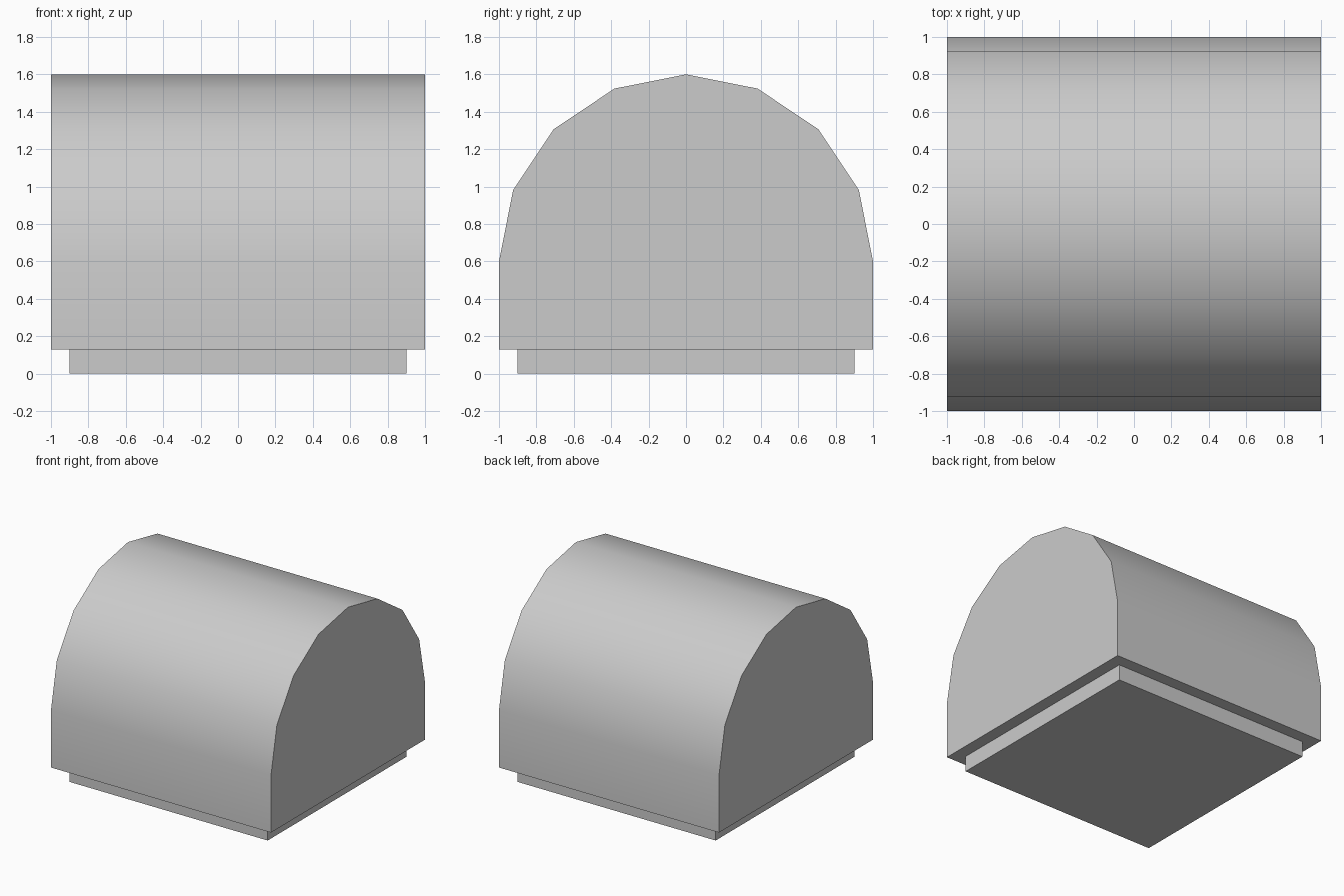
import bpy, bmesh
from math import cos, sin, pi

if "Cube" in bpy.data.objects:
    bpy.data.objects.remove(bpy.data.objects["Cube"])

PLINTH_TOP = 0.13
SPRING = 0.6  # height where the arch begins


def extrude_x(name, profile, half_width):
    """Closed (y, z) profile extruded along x."""
    bm = bmesh.new()
    face = bm.faces.new([bm.verts.new((-half_width, y, z)) for y, z in profile])
    result = bmesh.ops.extrude_face_region(bm, geom=[face])
    moved = [v for v in result["geom"] if isinstance(v, bmesh.types.BMVert)]
    bmesh.ops.translate(bm, verts=moved, vec=(2 * half_width, 0, 0))
    bmesh.ops.recalc_face_normals(bm, faces=bm.faces)
    mesh = bpy.data.meshes.new(name)
    bm.to_mesh(mesh)
    bm.free()
    obj = bpy.data.objects.new(name, mesh)
    bpy.context.collection.objects.link(obj)
    return obj


# Vaulted body: straight walls under an eight-sided half-round top
arch = [(cos(i * pi / 8), SPRING + sin(i * pi / 8)) for i in range(9)]
body = extrude_x("vaulted_body", [(-1, PLINTH_TOP), (1, PLINTH_TOP)] + arch, 1.0)
bpy.context.view_layer.objects.active = body
body.select_set(True)
bpy.ops.object.shade_smooth_by_angle(angle=pi / 6)

# Recessed base plinth
extrude_x("base_plinth", [(-0.9, 0), (0.9, 0), (0.9, PLINTH_TOP), (-0.9, PLINTH_TOP)], 0.9)
